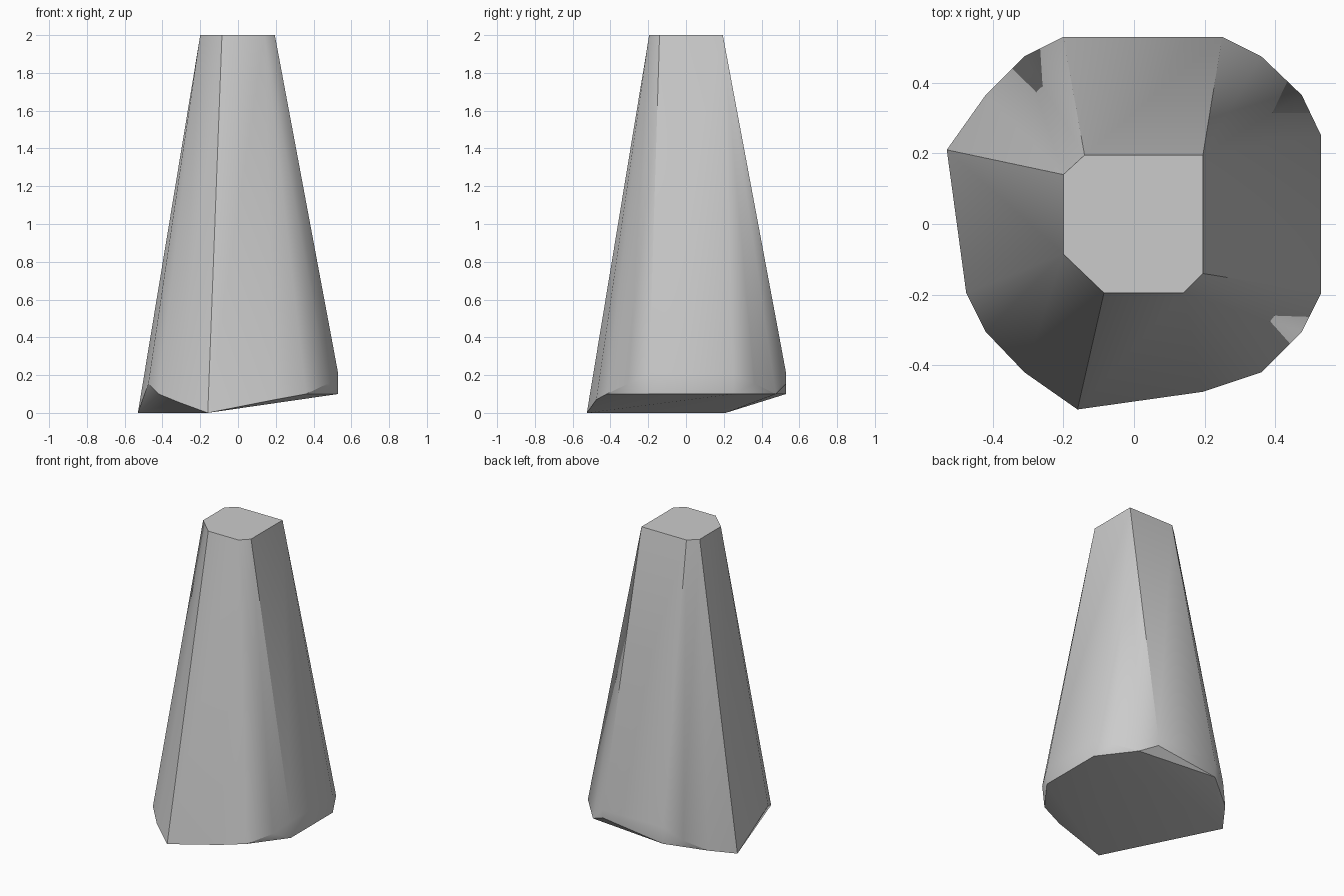
import bpy
import bmesh
import math

# Remove the default object if present
default_cube = bpy.data.objects.get("Cube")
if default_cube:
    bpy.data.objects.remove(default_cube, do_unlink=True)


def make_material(name, colour):
    material = bpy.data.materials.new(name)
    material.use_nodes = True
    material.diffuse_color = colour
    shader = material.node_tree.nodes["Principled BSDF"]
    shader.inputs["Base Color"].default_value = colour
    shader.inputs["Roughness"].default_value = 0.8
    return material


HEIGHT = 2.0
RIM_HEIGHT = 0.21

# Flat top: a square with three clipped corners
top_outline = [
    (-.14, .195), (.195, .195), (.195, -.14), (.14, -.195),
    (-.085, -.195), (-.2, -.085), (-.2, .14),
]

# Irregular, tilted foot of the pillar
foot_outline = [
    (-.53, .21, 0), (-.42, .365, .05), (-.31, .475, .13), (-.2, .53, .1),
    (.25, .53, .155), (.36, .475, .1), (.475, .365, .155), (.53, .25, .1),
    (.53, -.195, .1), (.475, -.305, .155), (.36, -.42, .1), (.195, -.475, .07),
    (-.16, -.525, 0), (-.31, -.42, .055), (-.42, -.305, .1), (-.475, -.195, .155),
]

# Short upright band on the two squared sides of the foot
rim_points = [(x, y, RIM_HEIGHT) for x, y, z in foot_outline if max(x, y) > .52]

# Wrap all the outlines in one faceted shell
shell = bmesh.new()
for point in foot_outline + rim_points + [(x, y, HEIGHT) for x, y in top_outline]:
    shell.verts.new(point)
hull = bmesh.ops.convex_hull(shell, input=shell.verts[:])
unused = {item for key in ("geom_interior", "geom_unused") for item in hull[key]}
bmesh.ops.delete(
    shell,
    geom=[item for item in unused if isinstance(item, bmesh.types.BMVert)],
    context="VERTS",
)
bmesh.ops.dissolve_limit(
    shell, angle_limit=math.radians(1), verts=shell.verts[:], edges=shell.edges[:]
)
bmesh.ops.recalc_face_normals(shell, faces=shell.faces[:])

mesh = bpy.data.meshes.new("tapered_pillar")
shell.to_mesh(mesh)
shell.free()
mesh.materials.append(make_material("stone grey", (.6, .6, .6, 1)))
pillar = bpy.data.objects.new("tapered_pillar", mesh)
bpy.context.collection.objects.link(pillar)

# Soft walls with crisp rims
bpy.ops.object.select_all(action="DESELECT")
pillar.select_set(True)
bpy.context.view_layer.objects.active = pillar
bpy.ops.object.shade_smooth_by_angle(angle=math.radians(30))
